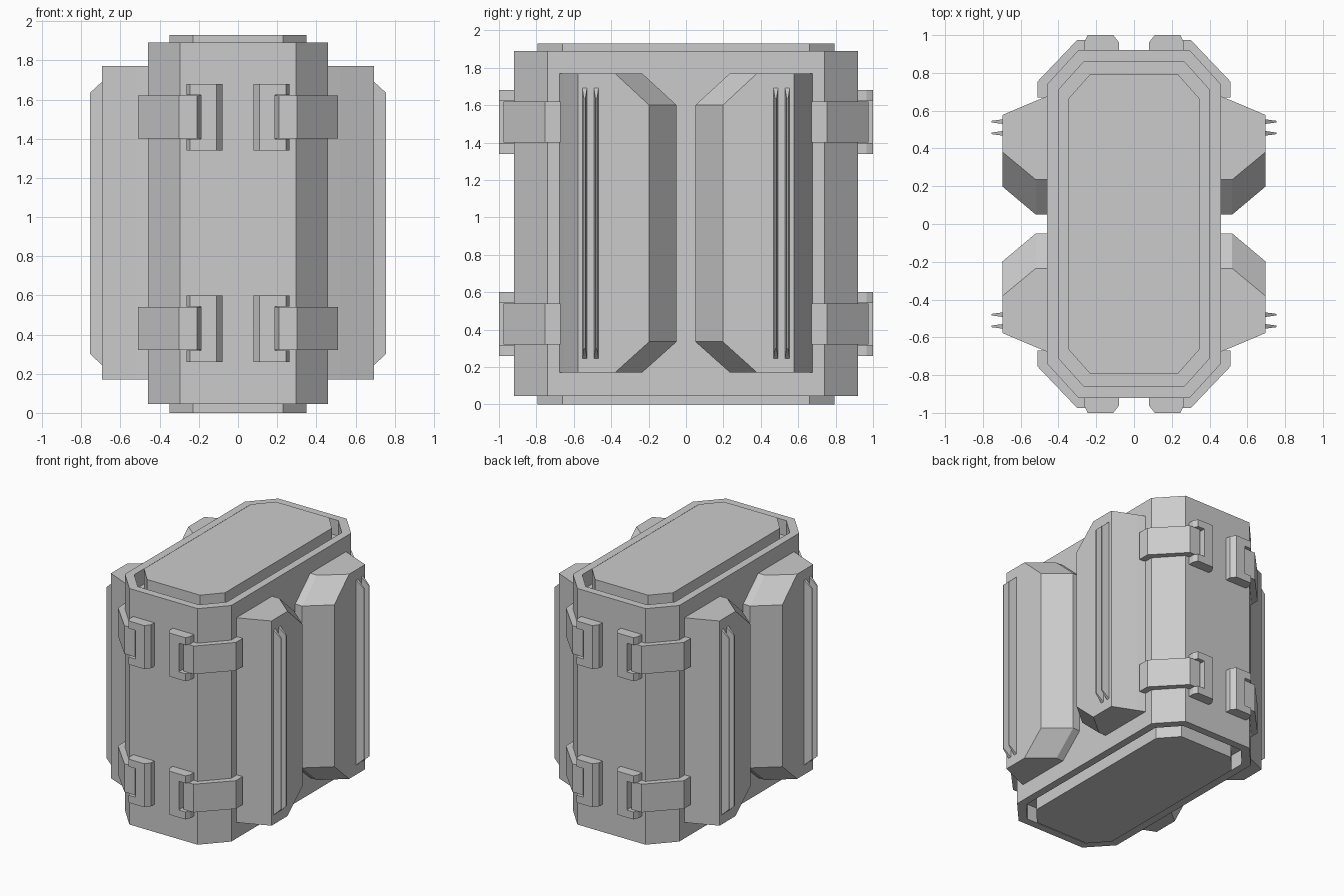
import bpy, bmesh

if "Cube" in bpy.data.objects:
    bpy.data.objects.remove(bpy.data.objects["Cube"])


def loft(bm, rings):
    """Skin a stack of equal-sized point rings and close both ends."""
    loops = [[bm.verts.new(p) for p in ring] for ring in rings]
    n = len(loops[0])
    for a, b in zip(loops, loops[1:]):
        for i in range(n):
            j = (i + 1) % n
            bm.faces.new((a[i], a[j], b[j], b[i]))
    bm.faces.new(loops[0][::-1])
    bm.faces.new(loops[-1])


def finish(bm, name, mirror=True):
    bmesh.ops.recalc_face_normals(bm, faces=bm.faces)
    me = bpy.data.meshes.new(name)
    bm.to_mesh(me)
    bm.free()
    ob = bpy.data.objects.new(name, me)
    bpy.context.collection.objects.link(ob)
    if mirror:
        mod = ob.modifiers.new("Mirror", 'MIRROR')
        mod.use_axis = (True, True, False)
        mod.use_mirror_merge = False
    return ob


def prism(bm, outline, z0, z1):
    loft(bm, [[(x, y, z) for x, y in outline] for z in (z0, z1)])


def octagon(x, y, cx, cy, z):
    """Rectangle of half size x, y with cut corners at cx, cy."""
    return [(x, -cy, z), (x, cy, z), (cx, y, z), (-cx, y, z),
            (-x, cy, z), (-x, -cy, z), (-cx, -y, z), (cx, -y, z)]


# Body: eight-sided block with a raised end cap set in a groove at both ends
CAP = (0.35, 0.795, 0.23, 0.66)
LIP = (0.40, 0.86, 0.265, 0.71)
WALL = (0.46, 0.92, 0.295, 0.74)
levels = [(CAP, 0.0), (CAP, 0.165), (LIP, 0.165), (LIP, 0.045), (WALL, 0.045),
          (WALL, 1.89), (LIP, 1.89), (LIP, 1.77), (CAP, 1.77), (CAP, 1.93)]
bm = bmesh.new()
loft(bm, [octagon(*size, z) for size, z in levels])
finish(bm, "body", mirror=False)

# Side pods: bevelled boxes, two per side
def pod_ring(x, inner, cut, outer):
    return [(x, outer, 0.17), (x, cut, 0.17), (x, inner, 0.335),
            (x, inner, 1.60), (x, cut, 1.77), (x, outer, 1.77)]

bm = bmesh.new()
loft(bm, [pod_ring(0.45, 0.05, 0.235, 0.68),
          pod_ring(0.52, 0.05, 0.235, 0.652),
          pod_ring(0.695, 0.197, 0.38, 0.578)])
finish(bm, "side_pod")

# Thin tapered ridges on each pod
bm = bmesh.new()
for y in (0.48, 0.542):
    loft(bm, [[(x, y - w, z0), (x, y + w, z0), (x, y + w, z1), (x, y - w, z1)]
              for x, w, z0, z1 in ((0.69, 0.013, 0.24, 1.695),
                                   (0.755, 0.004, 0.30, 1.635))])
finish(bm, "pod_ridge")

STRAP = [(0.51, 0.67), (0.51, 0.755), (0.30, 0.975), (0.21, 0.975), (0.188, 0.925),
         (0.188, 0.91), (0.29, 0.91), (0.45, 0.735), (0.45, 0.67)]
SPINE = [(0.08, 0.91), (0.08, 0.962), (0.11, 1.0), (0.188, 1.0), (0.188, 0.91)]
ARM = [(0.18, 0.91), (0.18, 1.0), (0.245, 1.0), (0.262, 0.965), (0.262, 0.91)]

straps, clasps = bmesh.new(), bmesh.new()
for z in (0.43, 1.51):
    # Corner straps wrapping the cut edges
    prism(straps, STRAP, z - 0.11, z + 0.11)
    # C-shaped clasps holding the strap ends
    prism(clasps, SPINE, z - 0.17, z + 0.17)
    prism(clasps, ARM, z - 0.17, z - 0.112)
    prism(clasps, ARM, z + 0.112, z + 0.17)
finish(straps, "corner_strap")
finish(clasps, "clasp")
